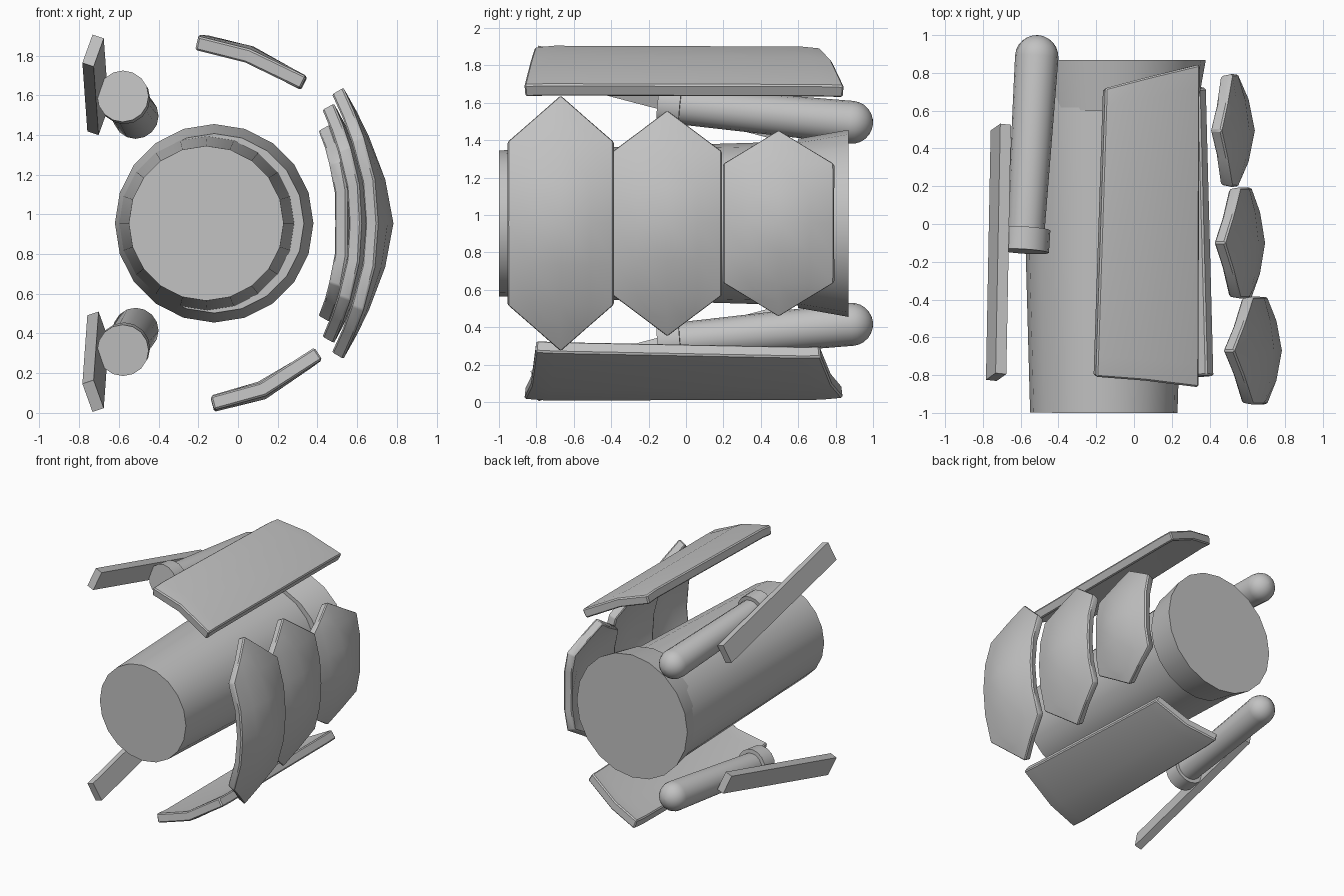
import bpy, bmesh, math
from mathutils import Vector, Matrix

if "Cube" in bpy.data.objects:
    bpy.data.objects.remove(bpy.data.objects["Cube"], do_unlink=True)

MID_Z = 0.955   # height of the main axis

grey = bpy.data.materials.new("plain grey")
grey.use_nodes = True
grey.diffuse_color = (0.54, 0.54, 0.54, 1)
grey.node_tree.nodes["Principled BSDF"].inputs["Base Color"].default_value = (0.54, 0.54, 0.54, 1)


def finish(bm, name, mods=()):
    """Turn a bmesh into a shaded object, applying the given modifiers."""
    mesh = bpy.data.meshes.new(name)
    bm.to_mesh(mesh)
    bm.free()
    obj = bpy.data.objects.new(name, mesh)
    bpy.context.collection.objects.link(obj)
    mesh.materials.append(grey)
    bpy.ops.object.select_all(action='DESELECT')
    obj.select_set(True)
    bpy.context.view_layer.objects.active = obj
    for kind, settings in mods:
        mod = obj.modifiers.new(kind.title(), kind)
        for key, value in settings.items():
            setattr(mod, key, value)
        bpy.ops.object.modifier_apply(modifier=mod.name)
    bpy.ops.object.shade_smooth_by_angle(angle=math.radians(32))


def lathe(name, start, end, profile, sides):
    """Revolve (distance, radius) pairs around the line from start to end."""
    bm = bmesh.new()
    rings = []
    for d, r in profile:
        rings.append([bm.verts.new((r * math.cos(a), r * math.sin(a), d))
                      for a in (2 * math.pi * i / sides for i in range(sides))])
    for low, high in zip(rings, rings[1:]):
        for i in range(sides):
            j = (i + 1) % sides
            bm.faces.new((low[i], low[j], high[j], high[i]))
    bm.faces.new(rings[0][::-1])
    bm.faces.new(rings[-1])
    axis = Vector(end) - Vector(start)
    turn = axis.to_track_quat('Z', 'Y').to_matrix().to_4x4()
    bm.transform(Matrix.Translation(start) @ turn)
    bmesh.ops.recalc_face_normals(bm, faces=bm.faces)
    finish(bm, name)


def armour(name, rows, outward, thickness):
    """Skin rows of points into a sheet, thicken it inwards and chamfer it."""
    bm = bmesh.new()
    grid = [[bm.verts.new(p) for p in row] for row in rows]
    for a, b in zip(grid, grid[1:]):
        for i in range(max(len(a), len(b)) - 1):
            if len(a) == 1:
                bm.faces.new((a[0], b[i], b[i + 1]))
            elif len(b) == 1:
                bm.faces.new((a[i], b[0], a[i + 1]))
            else:
                bm.faces.new((a[i], b[i], b[i + 1], a[i + 1]))
    bmesh.ops.recalc_face_normals(bm, faces=bm.faces)
    bm.normal_update()
    if sum(f.normal.dot(Vector(outward)) for f in bm.faces) < 0:
        bmesh.ops.reverse_faces(bm, faces=bm.faces)
    finish(bm, name, [
        ('SOLIDIFY', dict(thickness=thickness, offset=-1, use_even_offset=True)),
        ('BEVEL', dict(width=0.009, segments=1, limit_method='ANGLE',
                       angle_limit=math.radians(45)))])


# Main barrel, with an off-centre flare around its rear end
lathe("barrel", (-0.16, -1, MID_Z), (-0.155, 0.86, MID_Z), [(0, 0.39), (1.86, 0.446)], 20)
lathe("rear_flare", (-0.12, 0.6, MID_Z), (-0.12, 0.868, MID_Z), [(0, 0.452), (0.268, 0.5)], 20)

# Rods and slanted bars, one pair above and one pair below the barrel
for label, s in (("upper", 1), ("lower", -1)):
    front = Vector((-0.58, -0.145, MID_Z + s * 0.64))
    ball = Vector((-0.515, 0.885, MID_Z + s * 0.54))
    length = (ball - front).length
    dome = [(length + 0.115 * math.sin(t), 0.115 * math.cos(t))
            for t in (math.radians(15 * k) for k in range(6))]
    dome.append((length + 0.115, 0.004))
    lathe(label + "_rod", front, ball,
          [(0, 0.13), (0.12, 0.13), (0.12, 0.1)] + dome, 16)

    a = Vector((-0.73, -0.81, MID_Z + s * 0.87))
    b = Vector((-0.705, 0.51, MID_Z + s * 0.525))
    along = (b - a).normalized()
    tall = Vector((0.05, 0, s * 0.15))
    tall = (tall - along * tall.dot(along)).normalized()
    side = along.cross(tall)
    bm = bmesh.new()
    bmesh.ops.create_cube(bm, size=1)
    frame = Matrix((side * 0.06, along * (b - a).length, tall * 0.155)).transposed()
    bm.transform(Matrix.Translation((a + b) / 2) @ frame.to_4x4())
    bmesh.ops.recalc_face_normals(bm, faces=bm.faces)
    finish(bm, label + "_bar")


def panel_row(front, back, bulge):
    """Points from front to back, swelling by bulge just inside both ends."""
    front, back = Vector(front), Vector(back)
    swell = Vector((0, 0, bulge))
    return [front, front.lerp(back, 0.07) + swell, front.lerp(back, 0.93) + swell, back]


# Curved top and bottom panels
armour("top_panel", [
    panel_row((-0.2, -0.81, 1.897), (-0.15, 0.72, 1.892), 0.01),
    panel_row((0.06, -0.83, 1.832), (0.08, 0.78, 1.827), 0.018),
    panel_row((0.345, -0.865, 1.695), (0.35, 0.845, 1.69), 0.003)], (0, 0, 1), 0.072)
armour("bottom_panel", [
    panel_row((-0.12, -0.865, 0.015), (-0.115, 0.84, 0.02), -0.01),
    panel_row((0.14, -0.83, 0.087), (0.13, 0.78, 0.092), -0.018),
    panel_row((0.425, -0.805, 0.27), (0.385, 0.72, 0.24), -0.003)], (0, 0, -1), 0.072)

# Three hexagonal pillow-shaped side shields, shrinking towards the back
CORNER = 0.635   # height of the hexagon's shoulders as a share of its tip
shields = {   # centre y, half width, tip height, ridge x, drop to the tip, drop to the edge
    "front_shield": (-0.67, 0.287, 0.688, 0.783, 0.255, 0.08),
    "middle_shield": (-0.1, 0.295, 0.608, 0.694, 0.213, 0.074),
    "rear_shield": (0.495, 0.3, 0.502, 0.64, 0.178, 0.092),
}
for name, (y, half, tip, ridge, tip_drop, edge_drop) in shields.items():
    rows = []
    for t in (1, 0.82, CORNER, 0.32, 0, -0.32, -CORNER, -0.82, -1):
        h = abs(t)
        width = half * min(1, (1 - h) / (1 - CORNER))
        rows.append([(ridge - tip_drop * h ** 1.6 - edge_drop * (1 - h) * abs(u) ** 1.7,
                      y + u * width, MID_Z + t * tip)
                     for u in ((0,) if h == 1 else (-1, -0.55, 0, 0.55, 1))])
    armour(name, rows, (1, 0, 0), 0.066)
